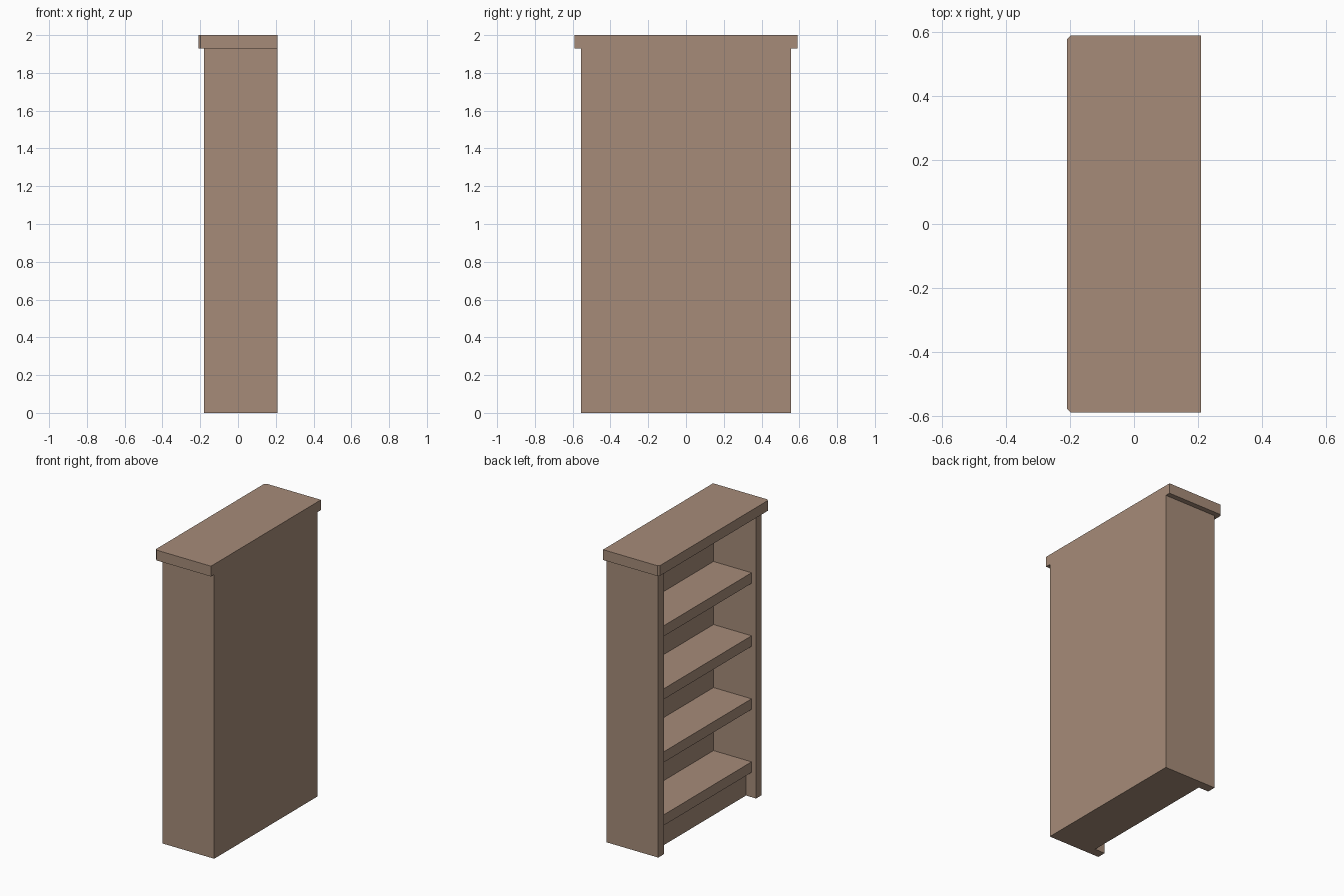
import bpy
import bmesh

cube = bpy.data.objects.get("Cube")
if cube:
    bpy.data.objects.remove(cube, do_unlink=True)

# One brown wood colour throughout
wood = bpy.data.materials.new("brown_wood")
wood.use_nodes = True
colour = (0.38, 0.26, 0.19, 1)
wood.diffuse_color = colour
wood.node_tree.nodes["Principled BSDF"].inputs["Base Color"].default_value = colour


def prism(name, outline, z0, z1):
    """Extrude a plan outline (x, y) from z0 up to z1."""
    bm = bmesh.new()
    base = bm.faces.new([bm.verts.new((x, y, z0)) for x, y in outline])
    top = bmesh.ops.extrude_face_region(bm, geom=[base])["geom"]
    for v in top:
        if isinstance(v, bmesh.types.BMVert):
            v.co.z = z1
    bmesh.ops.recalc_face_normals(bm, faces=bm.faces)
    mesh = bpy.data.meshes.new(name)
    bm.to_mesh(mesh)
    bm.free()
    mesh.materials.append(wood)
    obj = bpy.data.objects.new(name, mesh)
    bpy.context.collection.objects.link(obj)
    return obj


def mirrored(half):
    """Complete a half outline by mirroring it across y = 0."""
    return half + [(x, -y) for x, y in reversed(half)]


FRONT, BACK, INNER_BACK = -0.18, 0.21, 0.14
OUTER, INNER = 0.555, 0.495
BODY_TOP = 1.93
SHELF_FRONT, KICK_FRONT = -0.146, -0.104
SHELF_THICK, SHELF_STEP, FIRST_SHELF = 0.072, 0.428, 0.24

# Sides and back as one U-shaped carcass, open towards -x
prism("carcass", mirrored([(BACK, OUTER), (FRONT, OUTER), (FRONT, INNER), (INNER_BACK, INNER)])
      [:4] + [(INNER_BACK, -INNER), (FRONT, -INNER), (FRONT, -OUTER), (BACK, -OUTER)],
      0, BODY_TOP)

# Shelves
shelf_plan = mirrored([(INNER_BACK, INNER), (SHELF_FRONT, INNER)])
for i in range(4):
    z = FIRST_SHELF + i * SHELF_STEP
    prism(f"shelf_{i + 1}", shelf_plan, z - SHELF_THICK, z)

# Board under the top, and the recessed base
prism("top_board", shelf_plan, 1.88, BODY_TOP)
prism("kick_base", mirrored([(INNER_BACK, INNER), (KICK_FRONT, INNER)]),
      0, FIRST_SHELF - SHELF_THICK)

# Overhanging top with clipped front corners
prism("top_slab", mirrored([(BACK, 0.59), (-0.198, 0.59), (-0.21, 0.578)]), BODY_TOP, 2.0)
